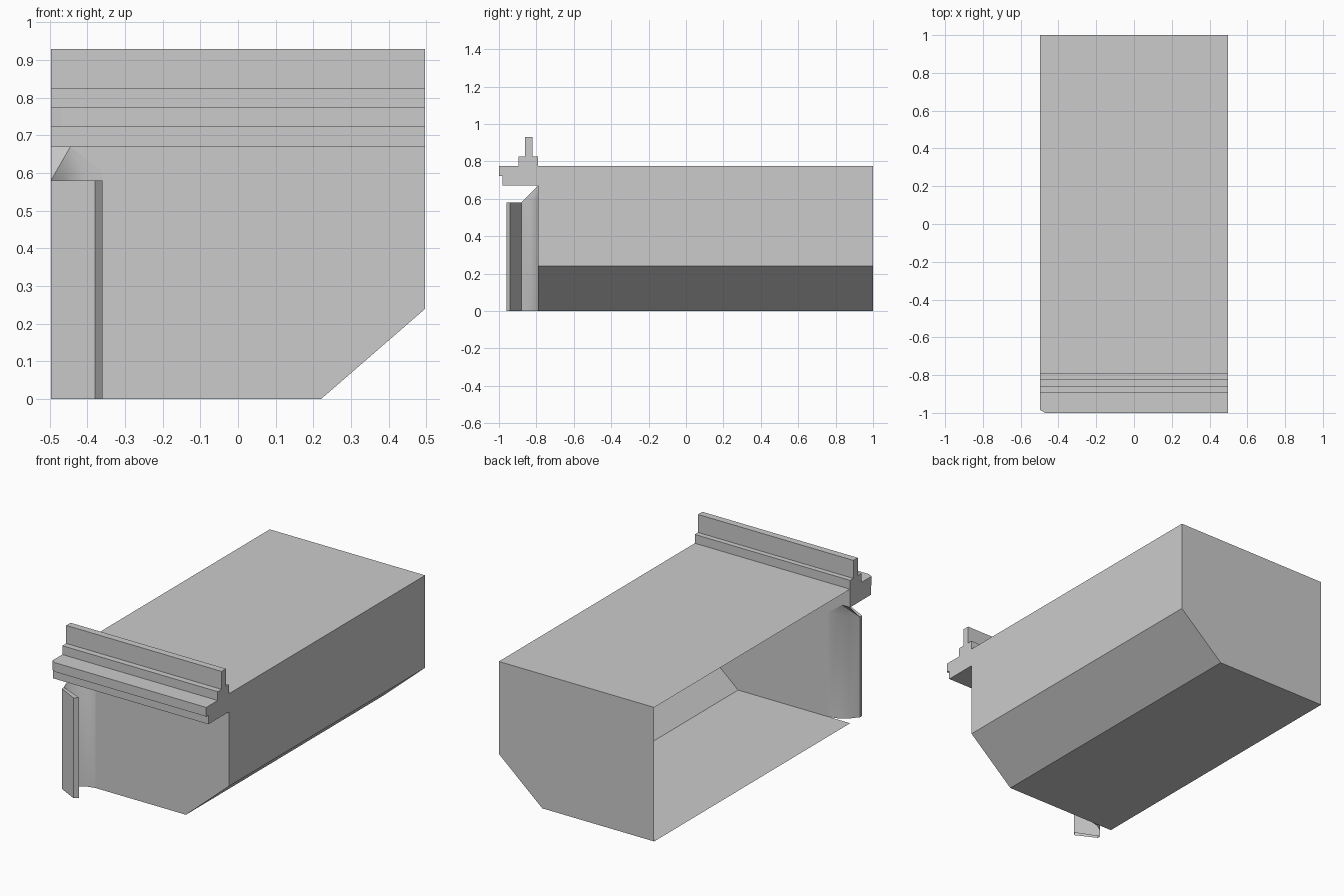
import bpy, bmesh

if "Cube" in bpy.data.objects:
    bpy.data.objects.remove(bpy.data.objects["Cube"])

X = 0.497          # half width
FRONT, BACK = -0.79, 1.0
TOP = 0.775


def finish(name, bm, smooth=False):
    bmesh.ops.remove_doubles(bm, verts=bm.verts, dist=1e-4)
    bmesh.ops.recalc_face_normals(bm, faces=bm.faces)
    mesh = bpy.data.meshes.new(name)
    bm.to_mesh(mesh)
    bm.free()
    if smooth:
        mesh.shade_smooth()
    obj = bpy.data.objects.new(name, mesh)
    bpy.context.collection.objects.link(obj)
    return obj


def face(bm, points):
    return bm.faces.new([bm.verts.new(p) for p in points])


def loft(bm, rings, closed=True, caps=True):
    n = len(rings[0])
    for a, b in zip(rings, rings[1:]):
        for i in range(n if closed else n - 1):
            j = (i + 1) % n
            face(bm, [a[i], a[j], b[j], b[i]])
    if caps:
        face(bm, rings[0])
        face(bm, rings[-1])


# Main shell: floor, chamfer, right wall and roof; left side stays open
section = [(-X, 0), (0.22, 0), (X, 0.24), (X, TOP), (-X, TOP)]
bm = bmesh.new()
loft(bm, [[(x, y, z) for x, z in section] for y in (FRONT, BACK)],
     closed=False, caps=False)
face(bm, [(x, BACK, z) for x, z in section])
# front wall, cut away at the left where the jamb flares out
wall = [(-0.36, 0), (0.22, 0), (X, 0.24), (X, 0.67), (-0.445, 0.67), (-0.36, 0.605)]
face(bm, [(x, FRONT, z) for x, z in wall])
finish("room_shell", bm)

# Curved jamb sweeping forward from the front wall
curve = [(-0.36, FRONT, 0.605), (-0.41, -0.802, 0.60),
         (-0.46, -0.836, 0.59), (-X, -0.88, 0.58)]
bm = bmesh.new()
loft(bm, [[(x, y, 0) for x, y, z in curve], curve], closed=False, caps=False)
peak = (-0.445, FRONT, 0.67)
for a, b in zip(curve, curve[1:]):
    face(bm, [a, b, peak])
face(bm, [peak, curve[-1], (-X, FRONT, 0.67)])
jamb = finish("flared_jamb", bm)
bpy.context.view_layer.objects.active = jamb
jamb.select_set(True)
bpy.ops.object.shade_smooth_by_angle()

# Angled outer strip standing in front of the jamb
plan = [(-X, -0.90), (-0.38, -0.96), (-0.36, -0.94), (-X, -0.88)]
bm = bmesh.new()
loft(bm, [[(x, y, z) for x, y in plan] for z in (0, 0.58)],  caps=False)
face(bm, [(x, y, 0.58) for x, y in plan])
finish("door_strip", bm)

# Cornice with stepped profile and a bevelled left front corner
profile = [(FRONT, 0.67), (-0.98, 0.67), (-0.98, 0.722), (-1.0, 0.722),
           (-1.0, TOP), (-0.895, TOP), (-0.895, 0.826), (-0.86, 0.826),
           (-0.86, 0.93), (-0.82, 0.93), (-0.82, 0.826), (FRONT, 0.826)]
bm = bmesh.new()
rings = [[(x, y, z) for y, z in profile] for x in (X, -0.47)]
rings.append([(-X, max(y, -0.985), z) for y, z in profile])
loft(bm, rings)
finish("cornice", bm)
